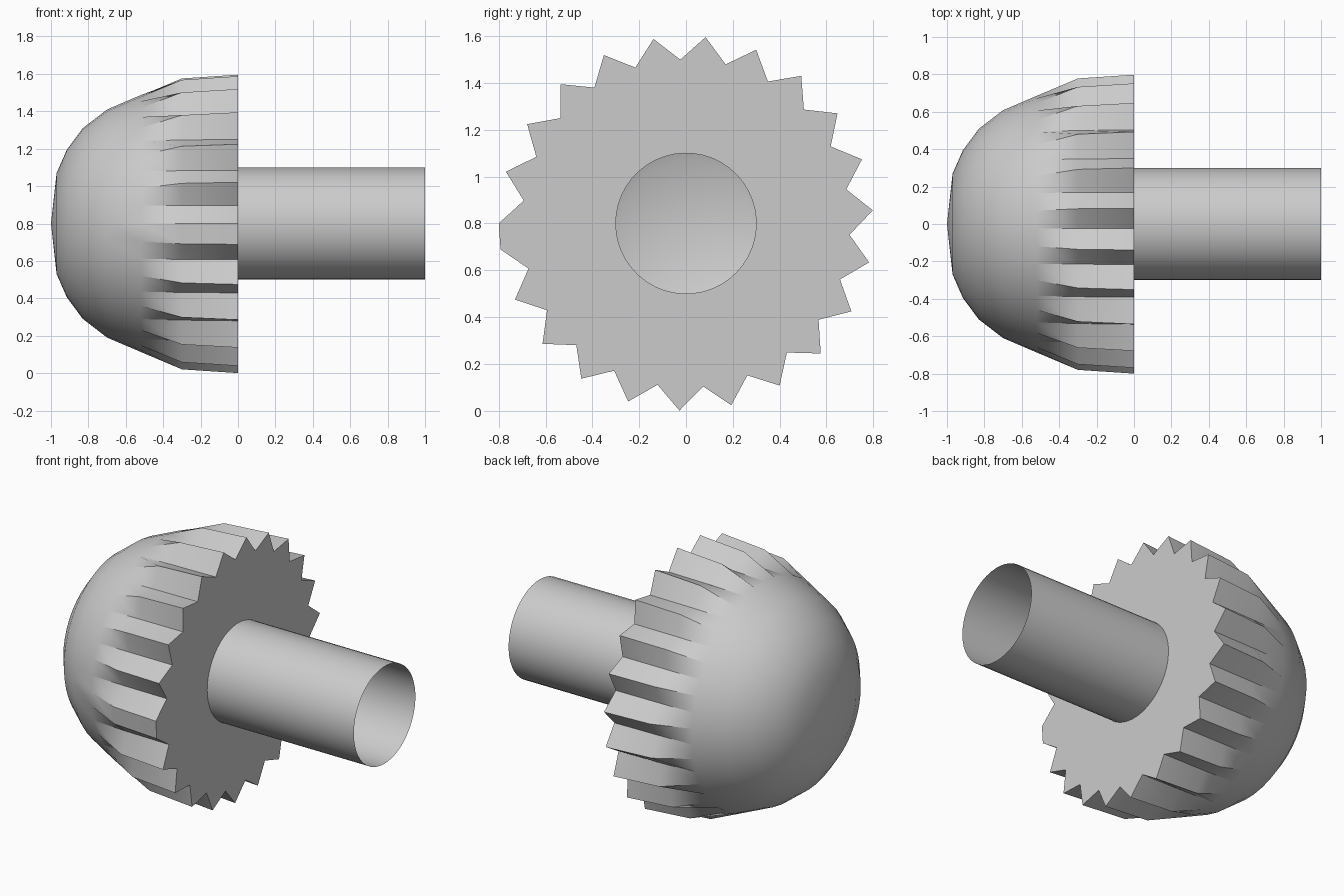
import bpy, bmesh, math

if "Cube" in bpy.data.objects:
    bpy.data.objects.remove(bpy.data.objects["Cube"])

N = 45          # odd count, so two tooth tips meet side by side
CZ = 0.8        # height of the knob axis


def lathe(name, profile, tip_x=None):
    """Spin rings of (x, tip radius, valley radius) around the x axis."""
    bm = bmesh.new()
    rings = []
    for x, r_tip, r_valley in profile:
        ring = []
        for k in range(N):
            a = math.radians(188) + k * math.tau / N
            r = r_valley if k % 2 else r_tip
            ring.append(bm.verts.new((x, r * math.cos(a), CZ + r * math.sin(a))))
        rings.append(ring)
    for r0, r1 in zip(rings, rings[1:]):
        for i in range(N):
            j = (i + 1) % N
            bm.faces.new((r0[i], r0[j], r1[j], r1[i]))
    if tip_x is not None:
        tip = bm.verts.new((tip_x, 0, CZ))
        for i in range(N):
            bm.faces.new((tip, rings[0][(i + 1) % N], rings[0][i]))
    mesh = bpy.data.meshes.new(name)
    bm.to_mesh(mesh)
    bm.free()
    obj = bpy.data.objects.new(name, mesh)
    bpy.context.collection.objects.link(obj)
    bpy.ops.object.select_all(action='DESELECT')
    obj.select_set(True)
    bpy.context.view_layer.objects.active = obj
    bpy.ops.object.shade_smooth_by_angle(angle=math.radians(30))
    return obj


# Domed head with a serrated rim and an annular back face
lathe("knob_head", [
    (-0.97, 0.27, 0.27),
    (-0.915, 0.395, 0.395),
    (-0.83, 0.51, 0.51),
    (-0.70, 0.61, 0.61),
    (-0.52, 0.687, 0.687),
    (-0.30, 0.78, 0.695),
    (0.0, 0.80, 0.70),
    (0.0, 0.30, 0.30),
], tip_x=-1.0)

# Open-ended hollow shaft
lathe("shaft", [(0.0, 0.30, 0.30), (1.0, 0.30, 0.30)])
